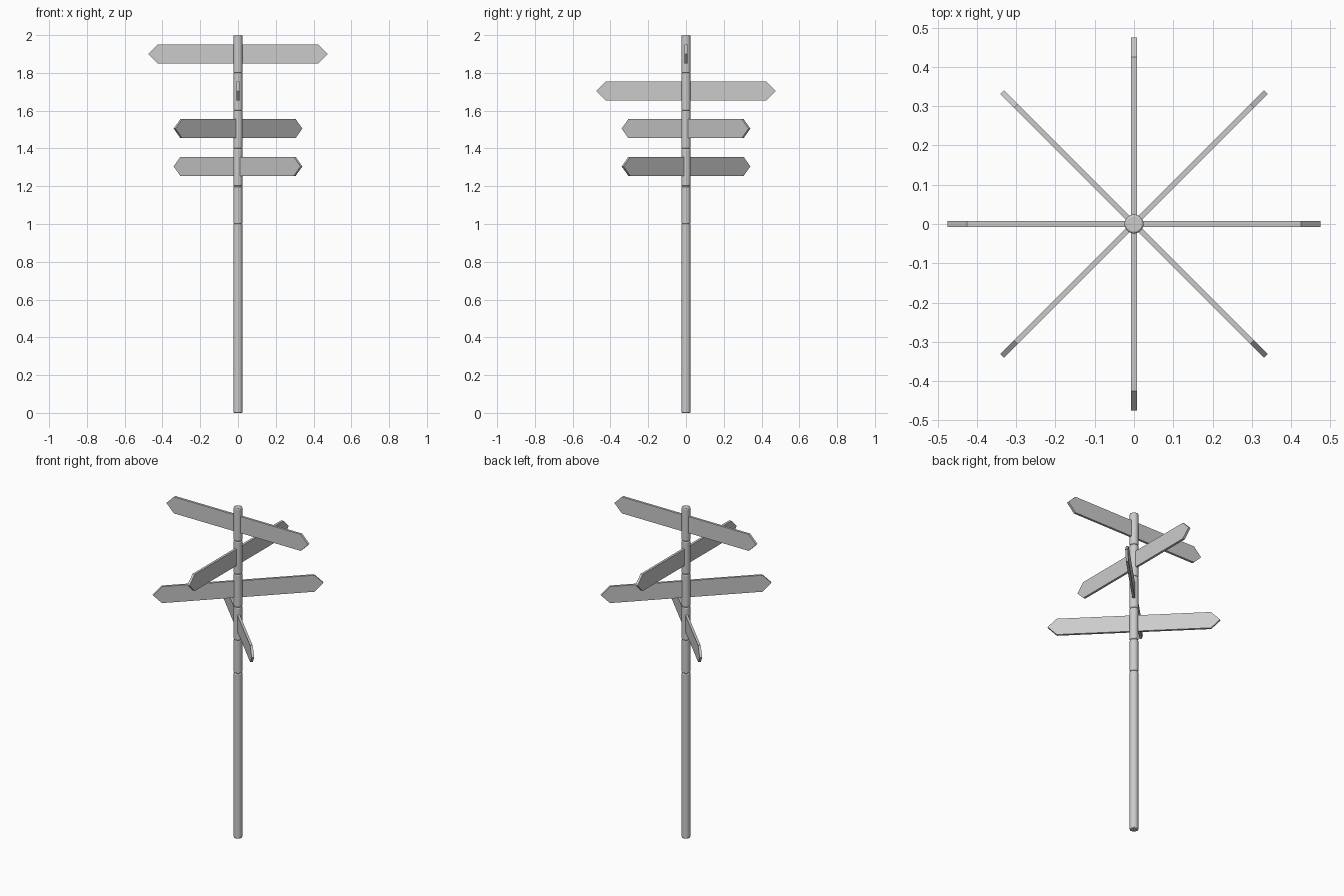
import bpy, bmesh
from math import radians

if "Cube" in bpy.data.objects:
    bpy.data.objects.remove(bpy.data.objects["Cube"])

POST_R = 0.024
BOARD_T = 0.014


def post_section(name, z0, z1):
    # Round post section with softened rims that leave a fine seam between sections
    bpy.ops.mesh.primitive_cylinder_add(vertices=32, radius=POST_R, depth=z1 - z0,
                                        location=(0, 0, (z0 + z1) / 2))
    ob = bpy.context.object
    ob.name = name
    bev = ob.modifiers.new("rim", 'BEVEL')
    bev.width = 0.005
    bev.segments = 2
    bev.limit_method = 'ANGLE'
    bev.angle_limit = radians(40)
    bpy.ops.object.shade_smooth_by_angle(angle=radians(50))
    return ob


def sign_board(name, z, angle):
    # Flat board pointed at both ends, passing through the post
    half, shoulder, h = 0.475, 0.425, 0.05
    outline = [(-half, 0), (-shoulder, -h), (shoulder, -h),
               (half, 0), (shoulder, h), (-shoulder, h)]
    bm = bmesh.new()
    face = bm.faces.new([bm.verts.new((x, BOARD_T / 2, y)) for x, y in outline])
    ext = bmesh.ops.extrude_face_region(bm, geom=[face])
    verts = [g for g in ext["geom"] if isinstance(g, bmesh.types.BMVert)]
    bmesh.ops.translate(bm, verts=verts, vec=(0, -BOARD_T, 0))
    bmesh.ops.recalc_face_normals(bm, faces=bm.faces)
    me = bpy.data.meshes.new(name)
    bm.to_mesh(me)
    bm.free()
    ob = bpy.data.objects.new(name, me)
    bpy.context.collection.objects.link(ob)
    ob.location.z = z
    ob.rotation_euler.z = radians(angle)
    return ob


# Post: tall base section, then five short ones
post_section("post_base", 0, 1)
for i in range(5):
    post_section(f"post_section_{i + 1}", 1 + 0.2 * i, 1.2 + 0.2 * i)

# Four direction boards, each turned to its own heading
for i, (z, angle) in enumerate([(1.9, 0), (1.705, 90), (1.505, 45), (1.305, -45)]):
    sign_board(f"sign_board_{i + 1}", z, angle)
